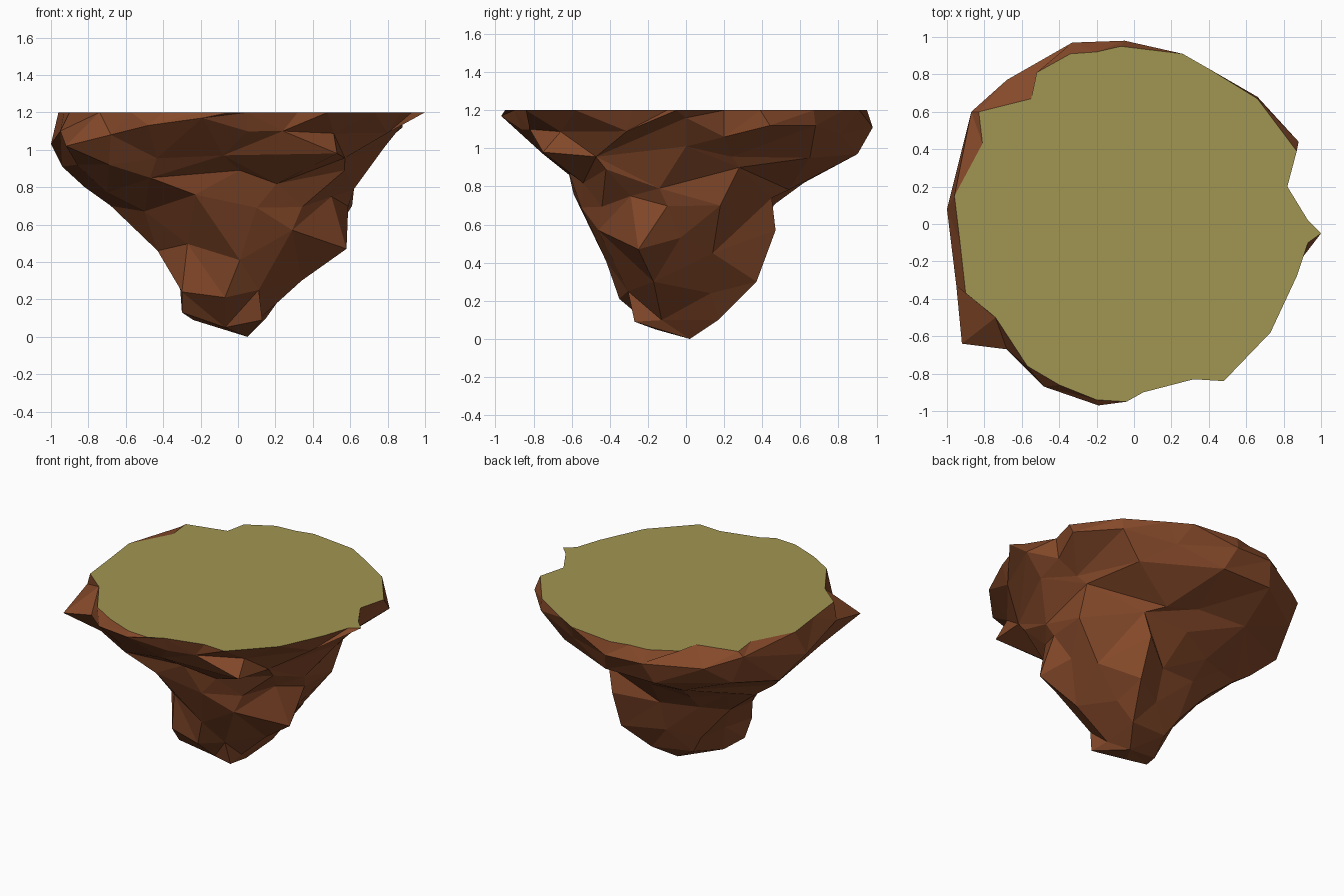
import bpy, bmesh, math, random
from mathutils import Vector

random.seed(4)
cube = bpy.data.objects.get("Cube")
if cube:
    bpy.data.objects.remove(cube, do_unlink=True)


def make_material(name, colour):
    mat = bpy.data.materials.new(name)
    mat.use_nodes = True
    mat.diffuse_color = colour
    mat.node_tree.nodes["Principled BSDF"].inputs["Base Color"].default_value = colour
    return mat


def bearing(p):
    return math.atan2(p[1], p[0]) % math.tau


def add_ring(bm, points):
    return [bm.verts.new(p) for p in sorted(points, key=bearing)]


def rock_layer(bm, z, left, right, front, back, count, crags):
    """One ring: the given crags, with plain corners filling the gaps."""
    points = [Vector(c) for c in crags]
    step = math.tau / count
    for i in range(count):
        a = (i + .5) * step + random.uniform(-.2, .2) * step
        c, s = math.cos(a), math.sin(a)
        gaps = [abs((bearing(p) - a + math.pi) % math.tau - math.pi) for p in crags]
        if min(gaps) > step * .6:
            r = random.uniform(.94, 1.02)
            points.append(Vector((c * r * (right if c > 0 else left),
                                  s * r * (back if s > 0 else front),
                                  z + random.uniform(-.03, .03))))
    return add_ring(bm, points)


def stitch(bm, upper, lower):
    """Zip two rings of different counts together with triangles."""
    n, m = len(upper), len(lower)
    ua = [bearing(v.co) for v in upper] + [math.tau + bearing(upper[0].co)]
    la = [bearing(v.co) for v in lower] + [math.tau + bearing(lower[0].co)]
    i = j = 0
    while i < n or j < m:
        u, l = upper[i % n], lower[j % m]
        if j == m or (i < n and ua[i + 1] <= la[j + 1]):
            i += 1
            bm.faces.new((u, l, upper[i % n]))
        else:
            j += 1
            bm.faces.new((u, l, lower[j % m]))


bm = bmesh.new()

# Ragged rim of the flat ground
rim = [(.93, .02), (.82, .2), (.87, .39), (.66, .67), (.4, .83), (.26, .91),
       (-.07, .95), (-.2, .92), (-.34, .91), (-.52, .81), (-.55, .67),
       (-.83, .6), (-.81, .43), (-.96, .15), (-.93, -.1), (-.9, -.37),
       (-.74, -.5), (-.57, -.76), (-.4, -.86), (-.2, -.94), (-.04, -.95),
       (.05, -.9), (.32, -.83), (.48, -.84), (.73, -.58), (.87, -.28),
       (.93, -.1), (1, -.05)]
rings = [add_ring(bm, [(x, y, 1.2) for x, y in rim])]

# Overhanging lip
rings.append(rock_layer(bm, 1.08, .95, .87, .86, .93, 18, [
    (-.92, -.64, 1.02), (-.68, -.67, 1.08), (-.48, -.87, 1.13),
    (-.19, -.97, 1.17), (.24, -.82, 1.1), (.8, -.31, 1.09), (.9, 0, 1.16),
    (.8, .2, 1.06), (.88, .44, 1.12), (.66, .68, 1.12), (-.05, .98, 1.11),
    (-.33, .97, 1.12), (-.68, .77, 1.1), (-.87, .6, 1.17),
    (-1, .08, 1.03), (-.95, -.33, 1.1)]))

# Underside of the lip
rings.append(rock_layer(bm, .95, .92, .75, .78, .88, 14, [
    (-.86, -.3, .92), (-.94, .3, .91), (-.69, -.55, .92), (-.08, -.75, .97),
    (.53, -.75, .98), (.78, 0, 1.01), (.5, .65, .95), (-.38, .9, .97),
    (0, .9, .97), (-.79, .61, .97)]))

# Shoulder
rings.append(rock_layer(bm, .81, .8, .64, .6, .6, 13, [
    (-.7, -.25, .77), (-.82, .18, .8), (-.47, -.6, .85), (.01, -.62, .89),
    (.57, -.42, .89), (.62, -.14, .79), (.63, .28, .9), (-.05, .58, .83),
    (-.41, .62, .82)]))

# Broad front slab and side ledges
rings.append(rock_layer(bm, .67, .62, .6, .54, .45, 11, [
    (-.5, -.27, .67), (-.68, .2, .7), (-.23, -.59, .76), (.1, -.55, .69),
    (.5, -.29, .75), (.61, .18, .7), (.29, .45, .74), (-.05, .47, .71)]))
rings.append(rock_layer(bm, .5, .45, .48, .44, .34, 10, [
    (-.43, -.13, .46), (-.47, .18, .53), (.01, -.42, .41), (.29, -.46, .57),
    (.58, -.25, .47), (.5, -.03, .53), (.42, .14, .45), (.25, .47, .57),
    (0, .29, .5)]))

# Neck and blunt foot
rings.append(rock_layer(bm, .27, .33, .3, .35, .23, 9, [
    (-.3, -.31, .24), (-.07, -.35, .21), (.34, -.17, .3), (.25, .13, .24),
    (.25, .37, .3), (0, .22, .28)]))
rings.append(rock_layer(bm, .1, .25, .13, .27, .17, 7, [
    (-.3, -.23, .13), (-.24, -.08, .09), (-.07, -.16, .05), (.13, -.27, .09),
    (.15, .17, .1)]))
for upper, lower in zip(rings, rings[1:]):
    stitch(bm, upper, lower)
tip = bm.verts.new((.05, .02, 0))
last = rings[-1]
for a, b in zip(last, last[1:] + last[:1]):
    bm.faces.new((a, tip, b))

# Flat ground
ground = bm.faces.new(rings[0])
ground.material_index = 1
bmesh.ops.recalc_face_normals(bm, faces=bm.faces)
bmesh.ops.triangulate(bm, faces=[ground])

mesh = bpy.data.meshes.new("floating_rock")
bm.to_mesh(mesh)
bm.free()
mesh.materials.append(make_material("brown_rock", (.235, .067, .023, 1)))
mesh.materials.append(make_material("olive_ground", (.355, .3, .082, 1)))
rock = bpy.data.objects.new("floating_rock", mesh)
bpy.context.collection.objects.link(rock)
